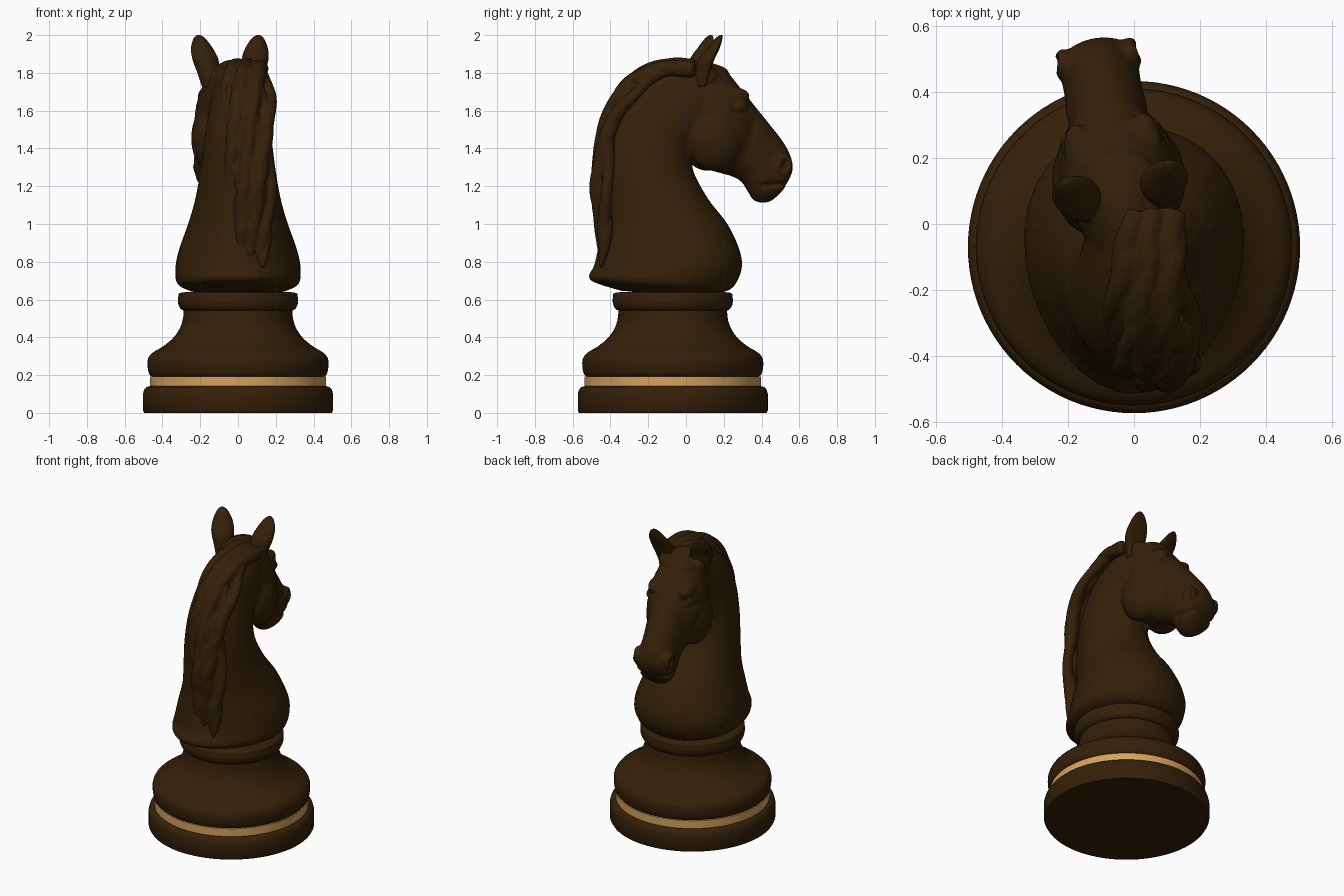
import bpy, bmesh, math
from mathutils import Vector, Matrix

if "Cube" in bpy.data.objects:
    bpy.data.objects.remove(bpy.data.objects["Cube"])

BASE_Y = -0.07
HEAD = Matrix.Translation((-0.04, 0.1, 0)) @ Matrix.Rotation(math.radians(10), 4, 'Z') @ Matrix.Translation((0, -0.1, 0))


def material(name, rgb):
    m = bpy.data.materials.new(name)
    m.diffuse_color = (*rgb, 1)
    m.use_nodes = True
    m.node_tree.nodes["Principled BSDF"].inputs["Base Color"].default_value = m.diffuse_color
    return m


BROWN = material("dark_brown_wood", (0.034, 0.0145, 0.0025))
GOLD = material("gold_band", (0.68, 0.36, 0.11))


def add_object(name, bm, mat, angle=None):
    bmesh.ops.recalc_face_normals(bm, faces=bm.faces[:])
    me = bpy.data.meshes.new(name)
    bm.to_mesh(me)
    bm.free()
    me.materials.append(mat)
    ob = bpy.data.objects.new(name, me)
    bpy.context.collection.objects.link(ob)
    me.shade_smooth()
    if angle:
        me.set_sharp_from_angle(angle=math.radians(angle))
    return ob


def smooth_points(pts, steps=5):
    """Catmull-Rom interpolation of equal-length tuples."""
    out = []
    for i in range(len(pts) - 1):
        a, b, c, d = pts[max(i - 1, 0)], pts[i], pts[i + 1], pts[min(i + 2, len(pts) - 1)]
        for s in range(steps):
            t = s / steps
            out.append([0.5 * (2 * q + (r - p) * t + (2 * p - 5 * q + 4 * r - v) * t * t
                               + (3 * q - p - 3 * r + v) * t ** 3) for p, q, r, v in zip(a, b, c, d)])
    return out + [list(pts[-1])]


def skin(bm, rings, mat=Matrix()):
    vs = [[bm.verts.new(mat @ Vector(p)) for p in r] for r in rings]
    n = len(vs[0])
    for a, b in zip(vs, vs[1:]):
        for i in range(n):
            bm.faces.new((a[i], a[(i + 1) % n], b[(i + 1) % n], b[i]))
    bm.faces.new(vs[0])
    bm.faces.new(vs[-1][::-1])


def loft(bm, sections, mat=Matrix(), front=1, n=32):
    """Section: first edge (y, z), second edge (y, z), half width, taper."""
    rings = []
    for ay, az, by, bz, w, k in smooth_points(sections):
        ring = []
        for i in range(n):
            t = 2 * math.pi * i / n
            c, s = math.cos(t), math.sin(t)
            h = c if c > 0 else c * front
            ring.append((w * s * (1 - k * c), (ay + by) / 2 + (ay - by) / 2 * h,
                         (az + bz) / 2 + (az - bz) / 2 * h))
        rings.append(ring)
    skin(bm, rings, mat)


def tube(bm, pts, radii, mat=Matrix(), n=12):
    rings = []
    for i, p in enumerate(pts):
        tan = (pts[min(i + 1, len(pts) - 1)] - pts[max(i - 1, 0)]).normalized()
        nor = tan.cross(Vector((1, 0, 0))).normalized()
        side = nor.cross(tan)
        rings.append([p + radii[i] * (side * math.cos(2 * math.pi * j / n) + nor * math.sin(2 * math.pi * j / n))
                      for j in range(n)])
    skin(bm, rings, mat)


def ball(bm, loc, size, mat=HEAD):
    bmesh.ops.create_uvsphere(bm, u_segments=24, v_segments=16, radius=1,
                              matrix=mat @ Matrix.Translation(loc) @ Matrix.Diagonal((*size, 1)))


def remesh(ob, voxel, smoothing):
    r = ob.modifiers.new("blend", 'REMESH')
    r.mode, r.voxel_size = 'VOXEL', voxel
    s = ob.modifiers.new("soften", 'SMOOTH')
    s.factor, s.iterations = 0.5, smoothing
    dg = bpy.context.evaluated_depsgraph_get()
    me = bpy.data.meshes.new_from_object(ob.evaluated_get(dg))
    mat = ob.data.materials[0]
    ob.modifiers.clear()
    ob.data = me
    me.materials.clear()
    me.materials.append(mat)
    me.shade_smooth()


def lathe(name, profile, mat, seg=96):
    bm = bmesh.new()
    skin(bm, [[(r * math.cos(2 * math.pi * i / seg), BASE_Y + r * math.sin(2 * math.pi * i / seg), z)
               for i in range(seg)] for r, z in profile])
    return add_object(name, bm, mat, 40)


# Turned base
lathe("foot", [(0.496, 0), (0.503, 0.012), (0.503, 0.1), (0.497, 0.122), (0.486, 0.136), (0.46, 0.143)], BROWN)
lathe("inlay_band", [(0.44, 0.138), (0.467, 0.14), (0.467, 0.193), (0.44, 0.195)], GOLD)
lathe("pedestal", smooth_points([(0.45, 0.19), (0.47, 0.205), (0.479, 0.25), (0.475, 0.29), (0.45, 0.32),
                                 (0.40, 0.35), (0.35, 0.39), (0.315, 0.435), (0.293, 0.49), (0.286, 0.56)], 3), BROWN)
lathe("collar", smooth_points([(0.28, 0.54), (0.303, 0.55), (0.317, 0.58), (0.316, 0.615),
                               (0.303, 0.636), (0.2, 0.643)], 4), BROWN)

# Neck and chest
bm = bmesh.new()
loft(bm, [(-0.34, 0.645, 0.18, 0.635, 0.24, 0.05), (-0.51, 0.705, 0.25, 0.665, 0.318, 0.14),
          (-0.487, 0.78, 0.295, 0.76, 0.328, 0.16), (-0.465, 0.88, 0.285, 0.86, 0.308, 0.16),
          (-0.45, 1.0, 0.22, 1.0, 0.262, 0.15), (-0.455, 1.15, 0.12, 1.13, 0.224, 0.12),
          (-0.455, 1.32, 0.04, 1.28, 0.197, 0.1), (-0.43, 1.5, 0.035, 1.4, 0.178, 0.1),
          (-0.35, 1.68, 0.08, 1.45, 0.16, 0.1), (-0.24, 1.79, 0.12, 1.48, 0.148, 0.1),
          (-0.1, 1.85, 0.15, 1.52, 0.135, 0.1), (0.03, 1.86, 0.17, 1.6, 0.1, 0)])
# Head
loft(bm, [(-0.08, 1.85, -0.02, 1.45, 0.12, 0), (0.08, 1.87, 0.03, 1.38, 0.155, 0),
          (0.2, 1.82, 0.09, 1.3, 0.178, 0), (0.29, 1.72, 0.18, 1.27, 0.17, 0),
          (0.38, 1.61, 0.25, 1.25, 0.135, 0.05), (0.45, 1.525, 0.3, 1.22, 0.12, 0.05),
          (0.52, 1.435, 0.335, 1.165, 0.118, 0), (0.557, 1.365, 0.37, 1.12, 0.118, -0.1),
          (0.57, 1.3, 0.44, 1.115, 0.103, -0.1), (0.55, 1.24, 0.5, 1.16, 0.06, 0)], HEAD)
for s in (-1, 1):
    ball(bm, (s * 0.102, 0.135, 1.455), (0.1, 0.15, 0.175))    # cheek
    ball(bm, (s * 0.132, 0.26, 1.622), (0.026, 0.045, 0.03))  # eye
    ball(bm, (s * 0.1, 0.235, 1.675), (0.05, 0.09, 0.05))  # brow
    ball(bm, (s * 0.102, 0.505, 1.315), (0.038, 0.05, 0.058))  # nostril flare
    ball(bm, (s * 0.1, 0.09, 1.78), (0.055, 0.065, 0.06))  # ear root
ball(bm, (0, 0.14, 1.79), (0.11, 0.09, 0.055))  # forehead tuft
horse = add_object("horse_head_and_neck", bm, BROWN)
remesh(horse, 0.011, 6)

# Carved grooves on both sides of the head: start, end, radius, depth
grooves = [((0.57, 1.215), (0.4, 1.205), 0.013, 0.02), ((0.515, 1.325), (0.505, 1.3), 0.02, 0.035),
           ((0.225, 1.59), (0.3, 1.585), 0.014, 0.01), ((0.34, 1.53), (0.3, 1.38), 0.035, 0.012)]
inv = HEAD.inverted()
for v in horse.data.vertices:
    p = inv @ v.co
    if p.y < 0.15 or p.z < 1.1 or abs(p.x) < 0.035:
        continue
    for a, b, r, depth in grooves:
        a, b = Vector(a), Vector(b)
        q = Vector((p.y, p.z))
        t = max(0, min(1, (q - a).dot(b - a) / (b - a).length_squared))
        p.x -= math.copysign(depth * math.exp(-((q - a.lerp(b, t)).length / r) ** 2), p.x)
    v.co = HEAD @ p

# Ears, cupped towards the front and leaning outwards
for s, name in ((-1, "left_ear"), (1, "right_ear")):
    bm = bmesh.new()
    lean = Matrix.Translation((s * (0.096 - 0.12 * 1.74), 0, 0))
    lean[0][2] = s * 0.12
    loft(bm, [(0.03, 1.72, 0.13, 1.74, 0.05, 0), (0.03, 1.8, 0.16, 1.8, 0.06, 0),
              (0.045, 1.87, 0.185, 1.87, 0.071, 0), (0.09, 1.93, 0.2, 1.93, 0.06, 0),
              (0.13, 1.98, 0.195, 1.98, 0.034, 0), (0.155, 2.0, 0.18, 2.0, 0.01, 0)],
         HEAD @ lean @ Matrix.Rotation(s * -0.2, 4, 'Z'), front=0.2)
    add_object(name, bm, BROWN)

# Mane: wavy, overlapping locks following the crest, inset towards the sides
crest = smooth_points([(0.04, 1.845), (-0.1, 1.85), (-0.25, 1.795), (-0.36, 1.69), (-0.44, 1.52),
                       (-0.466, 1.35), (-0.481, 1.18), (-0.456, 1.0), (-0.462, 0.77)], 6)
bm = bmesh.new()
LOCKS = 8
for i in range(LOCKS):
    f = i / (LOCKS - 1) * 2 - 1
    last = len(crest) - 1 - (5, 1, 0, 3, 1, 0, 0, 1)[i]
    pts, radii = [], []
    for j in range(last + 1):
        s = j / (len(crest) - 1)
        y, z = crest[j]
        wave = math.sin(15 * s + i * 2.2)
        u = f * (0.072 + 0.03 * math.sin(math.pi * min(s * 1.1, 1))) + 0.02 * wave
        inward = Vector((0, -y, 1.3 - z if z > 1.3 else 0)).normalized()
        pts.append(Vector((0.042 + 0.035 * s + u, y, z))
                   + inward * (4.5 * u * u + 0.009 + 0.009 * math.cos(15 * s + i * 2.2)))
        radii.append(max(0.008, 0.036 * min(1, (last - j + 0.8) / 5) * (1 + 0.15 * math.sin(14 * s + i))))
    tube(bm, pts, radii)
mane = add_object("mane", bm, BROWN)
remesh(mane, 0.008, 2)
